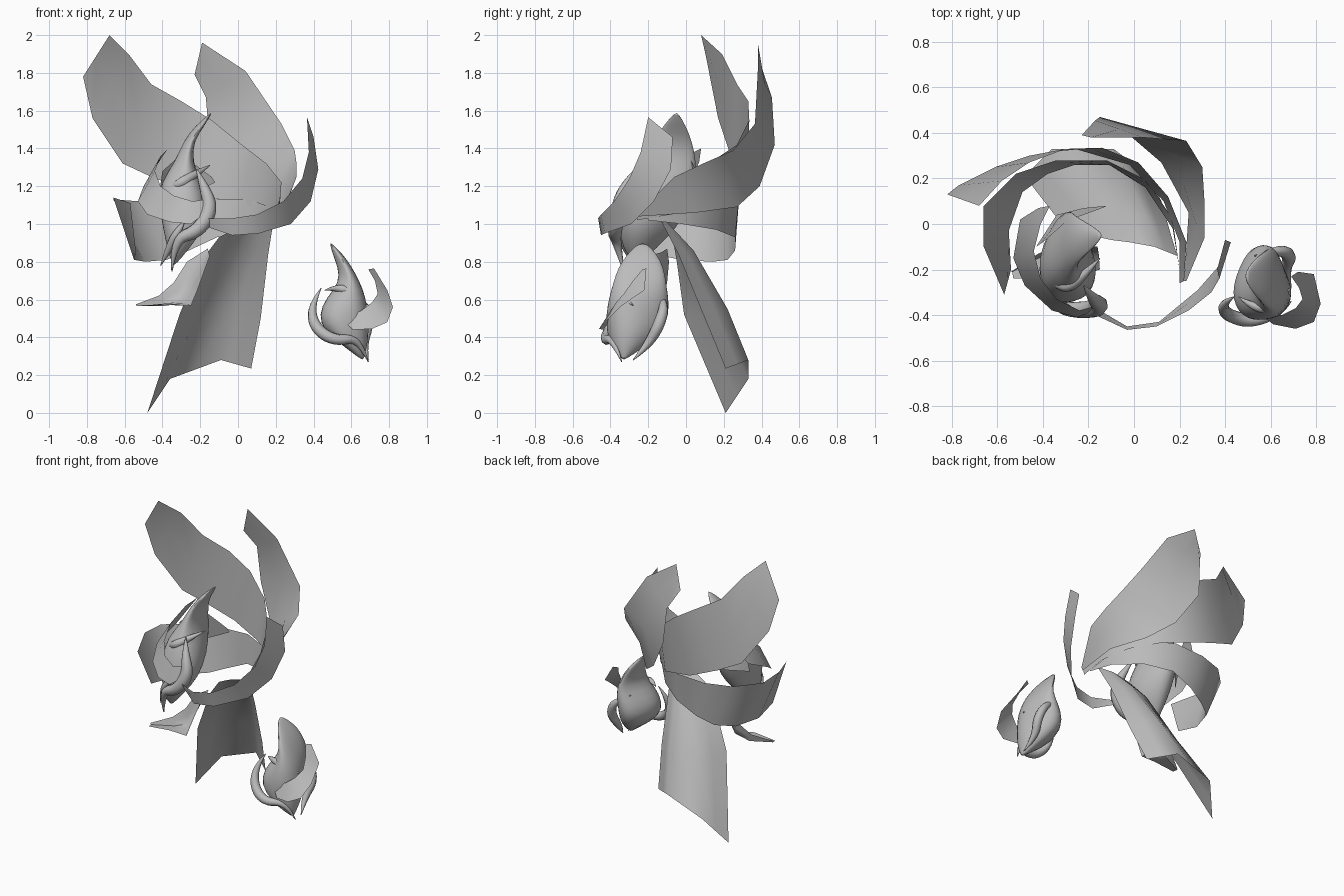
import bpy, bmesh, math
from mathutils import Vector

grey = bpy.data.materials.new("plain_grey")
grey.diffuse_color = (0.5, 0.5, 0.5, 1)


def finish(ob, angle=60):
    """Give an object its colour and smooth shading."""
    ob.data.materials.clear()
    ob.data.materials.append(grey)
    bpy.ops.object.select_all(action='DESELECT')
    ob.select_set(True)
    bpy.context.view_layer.objects.active = ob
    bpy.ops.object.shade_smooth_by_angle(angle=math.radians(angle))


def new_object(name, bm):
    bmesh.ops.recalc_face_normals(bm, faces=bm.faces)
    me = bpy.data.meshes.new(name)
    bm.to_mesh(me)
    bm.free()
    ob = bpy.data.objects.new(name, me)
    bpy.context.collection.objects.link(ob)
    return ob


def sheet(name, *rows):
    """Thin sheet through rows of points, all rows the same length."""
    bm = bmesh.new()
    grid = []
    for row in rows:
        pts = [Vector(p) for p in row]
        fine = [pts[0]]
        for a, b in zip(pts, pts[1:]):
            fine += [a.lerp(b, 0.5), b]
        grid.append([bm.verts.new(p) for p in fine])
    for r, s in zip(grid, grid[1:]):
        for i in range(len(r) - 1):
            bm.faces.new((r[i], r[i + 1], s[i + 1], s[i]))
    finish(new_object(name, bm))


def bud(name, rings, twist, sides=18):
    """Fluted closed body: each ring is x, y, z, half width in x, half width in y."""
    bm = bmesh.new()
    loops = []
    for k, (x, y, z, rx, ry) in enumerate(rings):
        loop = []
        for i in range(sides):
            a = 2 * math.pi * i / sides
            f = 1 + 0.09 * math.cos(3 * a + twist * k)
            loop.append(bm.verts.new((x + rx * f * math.cos(a), y + ry * f * math.sin(a), z)))
        loops.append(loop)
    for p, q in zip(loops, loops[1:]):
        for i in range(sides):
            j = (i + 1) % sides
            bm.faces.new((p[i], p[j], q[j], q[i]))
    bm.faces.new(loops[0])
    bm.faces.new(loops[-1])
    ob = new_object(name, bm)
    ob.modifiers.new("smooth", 'SUBSURF').levels = 1
    finish(ob, 70)


def tendril(name, pts, thick):
    """Round strand, thick in the middle and pointed at both ends."""
    cu = bpy.data.curves.new(name, 'CURVE')
    cu.dimensions = '3D'
    cu.bevel_depth = thick
    cu.bevel_resolution = 2
    cu.use_fill_caps = True
    sp = cu.splines.new('NURBS')
    sp.points.add(len(pts) - 1)
    sp.use_endpoint_u = True
    sp.order_u = 3
    sp.resolution_u = 5
    for i, p in enumerate(pts):
        sp.points[i].co = (*p, 1)
        sp.points[i].radius = 0.08 + math.sin(math.pi * i / (len(pts) - 1))
    ob = bpy.data.objects.new(name, cu)
    bpy.context.collection.objects.link(ob)
    bpy.ops.object.select_all(action='DESELECT')
    ob.select_set(True)
    bpy.context.view_layer.objects.active = ob
    bpy.ops.object.convert(target='MESH')
    finish(bpy.context.view_layer.objects.active)


# Large sheet sweeping up to the left
sheet("left_sweep",
      [(-.68, .08, 2.0), (-.82, .13, 1.78)], [(-.58, .19, 1.9), (-.77, .17, 1.56)],
      [(-.46, .27, 1.74), (-.61, .25, 1.32)], [(-.30, .33, 1.65), (-.46, .30, 1.25)],
      [(-.14, .335, 1.55), (-.26, .33, 1.17)], [(.02, .27, 1.42), (-.02, .26, 1.11)],
      [(.15, .12, 1.32), (.13, .10, 1.08)], [(.23, -.08, 1.22), (.20, -.08, 1.05)],
      [(.22, -.25, 1.08), (.20, -.26, 1.02)])

# Tall sheet at the back right
sheet("back_sweep",
      [(-.19, .38, 1.96), (-.23, .39, 1.79)], [(.04, .38, 1.81), (-.17, .455, 1.67)],
      [(.23, .365, 1.53), (-.15, .47, 1.42)], [(.30, .25, 1.39), (-.02, .39, 1.2)],
      [(.31, .09, 1.32), (.12, .27, 1.09)], [(.31, -.06, 1.25), (.24, .05, 1.06)],
      [(.23, -.25, 1.06), (.22, -.25, 1.04)])

# Narrow ribbon curling round the front
sheet("front_curl",
      [(.365, -.2, 1.565), (.40, -.07, 1.46)], [(.375, -.24, 1.38), (.425, -.08, 1.29)],
      [(.34, -.30, 1.24), (.385, -.17, 1.12)], [(.24, -.38, 1.12), (.28, -.29, 1.0)],
      [(.10, -.45, 1.05), (.11, -.43, .95)], [(-.03, -.465, 1.03), (-.03, -.45, .94)],
      [(-.17, -.40, 1.03), (-.15, -.38, .98)])

# Low ribbon round the back and left
sheet("low_curl",
      [(-.57, -.31, 1.11), (-.54, -.20, .85)], [(-.66, -.10, 1.14), (-.55, -.03, .81)],
      [(-.66, .08, 1.13), (-.49, .14, .80)], [(-.52, .22, 1.12), (-.38, .22, .81)],
      [(-.34, .28, 1.12), (-.26, .26, .86)], [(-.12, .28, 1.13), (-.11, .26, .93)],
      [(.06, .19, 1.13), (.05, .16, .97)], [(.17, .02, 1.09), (.17, -.02, 1.0)],
      [(.20, -.2, 1.03), (.20, -.2, 1.02)])

# Long folded sheet hanging down, narrowing to the right at the top
sheet("hanging_sheet",
      [(-.48, .21, 0), (-.36, .33, .18), (-.09, .33, .28), (.07, .21, .235)],
      [(-.31, -.01, .52), (-.22, .17, .50), (-.03, .22, .55), (.12, .10, .5)],
      [(-.19, -.05, .81), (-.08, .03, .83), (.05, .04, .86), (.16, -.04, .84)],
      [(-.10, -.07, .93), (-.02, -.08, .97), (.09, -.10, 1.01), (.19, -.14, 1.03)])

# Small trough under the upper bud
sheet("lower_scoop",
      [(-.54, -.21, .575), (-.535, -.21, .565), (-.53, -.24, .565)],
      [(-.42, -.13, .62), (-.40, -.14, .565), (-.37, -.24, .58)],
      [(-.34, -.10, .69), (-.30, -.12, .60), (-.25, -.22, .565)],
      [(-.27, -.09, .80), (-.24, -.11, .72), (-.215, -.22, .65)],
      [(-.16, -.10, .87), (-.155, -.13, .85), (-.15, -.20, .83)])

# Upper bud with its ribbon, petal and strands
bud("upper_bud",
    [(-.34, -.26, .78, .005, .005), (-.32, -.25, .87, .06, .09), (-.29, -.21, .98, .11, .155),
     (-.29, -.17, 1.10, .13, .18), (-.30, -.13, 1.22, .11, .175), (-.285, -.09, 1.33, .045, .14),
     (-.26, -.07, 1.44, .028, .10), (-.20, -.06, 1.52, .025, .06), (-.14, -.05, 1.59, .004, .008)], .5)
sheet("upper_bud_ribbon",
      [(-.37, .08, 1.40), (-.42, .07, 1.33)], [(-.41, 0, 1.36), (-.50, .02, 1.2)],
      [(-.44, -.12, 1.28), (-.53, -.15, 1.12)], [(-.41, -.24, 1.2), (-.48, -.27, 1.05)],
      [(-.34, -.33, 1.15), (-.36, -.38, 1.01)], [(-.24, -.38, 1.12), (-.25, -.41, 1.0)],
      [(-.17, -.36, 1.13), (-.17, -.38, 1.06)])
sheet("upper_bud_petal",
      [(-.43, -.10, 1.08), (-.40, -.08, 1.28)], [(-.34, .04, 1.12), (-.31, 0, 1.36)],
      [(-.22, .07, 1.17), (-.25, .03, 1.33)], [(-.12, .08, 1.22), (-.14, .07, 1.25)])
tendril("upper_bud_front_strand",
        [(-.22, -.27, 1.29), (-.18, -.33, 1.2), (-.14, -.36, 1.08), (-.21, -.38, .96),
         (-.34, -.37, .92), (-.35, -.33, .75)], .04)
tendril("upper_bud_side_strand",
        [(-.28, -.36, 1.02), (-.32, -.36, .96), (-.36, -.32, .88), (-.41, -.28, .78)], .025)
tendril("upper_bud_spike",
        [(-.40, -.20, 1.17), (-.33, -.28, 1.2), (-.25, -.26, 1.25), (-.15, -.15, 1.31)], .03)

# Lower bud with its ribbon and strands
bud("lower_bud",
    [(.66, -.33, .28, .005, .005), (.62, -.31, .35, .06, .09), (.57, -.28, .43, .12, .15),
     (.555, -.27, .52, .13, .17), (.575, -.26, .61, .105, .16), (.595, -.25, .69, .055, .14),
     (.57, -.24, .77, .038, .12), (.53, -.23, .84, .028, .08), (.49, -.23, .90, .004, .02)], .5)
sheet("lower_bud_ribbon",
      [(.69, -.23, .76), (.72, -.21, .765)], [(.725, -.28, .70), (.79, -.22, .65)],
      [(.74, -.33, .63), (.82, -.35, .56)], [(.71, -.37, .585), (.79, -.43, .48)],
      [(.65, -.40, .54), (.71, -.46, .445)], [(.55, -.39, .50), (.61, -.44, .44)])
tendril("lower_bud_front_strand",
        [(.44, -.32, .66), (.385, -.35, .57), (.405, -.40, .45), (.51, -.43, .38),
         (.64, -.39, .40), (.69, -.34, .27)], .03)
tendril("lower_bud_side_strand",
        [(.53, -.14, .64), (.64, -.11, .58), (.69, -.14, .47), (.66, -.2, .36), (.69, -.28, .28)], .03)
tendril("lower_bud_spike",
        [(.46, -.32, .65), (.54, -.38, .67), (.62, -.35, .62), (.69, -.28, .57)], .025)
